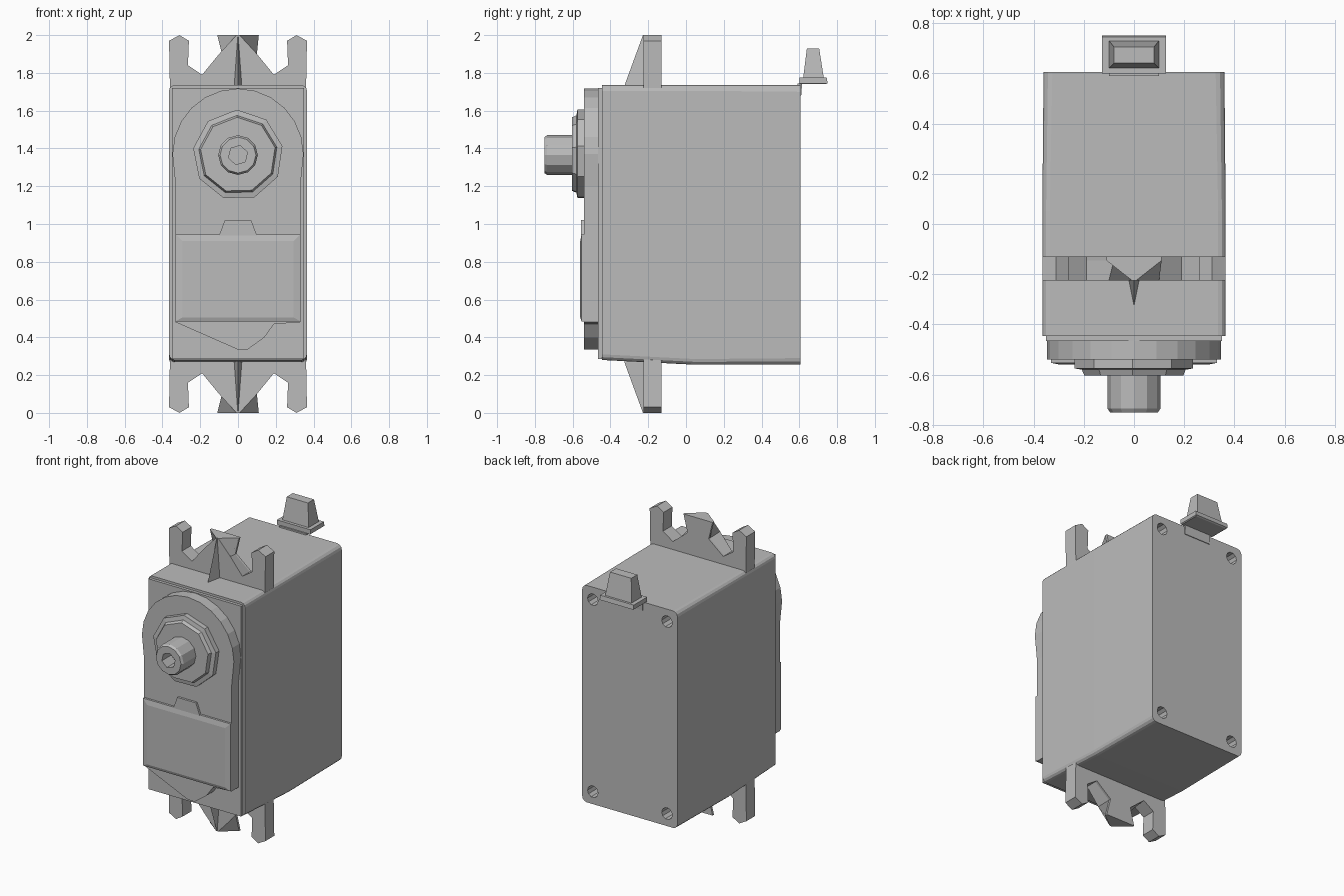
import bpy, bmesh, math

cube = bpy.data.objects.get("Cube")
if cube:
    bpy.data.objects.remove(cube)

grey = bpy.data.materials.new("mid_grey")
grey.use_nodes = True
colour = (0.5, 0.5, 0.5, 1)
grey.diffuse_color = colour
grey.node_tree.nodes["Principled BSDF"].inputs["Base Color"].default_value = colour


def loft(name, rings):
    """Skin a list of closed rings of 3D points and cap both ends."""
    bm = bmesh.new()
    loops = [[bm.verts.new(p) for p in ring] for ring in rings]
    n = len(loops[0])
    for a, b in zip(loops, loops[1:]):
        for i in range(n):
            j = (i + 1) % n
            bm.faces.new((a[i], a[j], b[j], b[i]))
    bm.faces.new(loops[0][::-1])
    bm.faces.new(loops[-1])
    bmesh.ops.recalc_face_normals(bm, faces=bm.faces)
    mesh = bpy.data.meshes.new(name)
    bm.to_mesh(mesh)
    bm.free()
    mesh.materials.append(grey)
    obj = bpy.data.objects.new(name, mesh)
    bpy.context.collection.objects.link(obj)
    return obj


def at_y(points, y):
    return [(x, y, z) for x, z in points]


def circle(r, n, cx=0, cz=1.365, turn=0.0):
    return [(cx + r * math.cos(turn + math.tau * i / n),
             cz + r * math.sin(turn + math.tau * i / n)) for i in range(n)]


def rect(hx, lo, hi, r=0.0):
    """Rectangle centred on x, with optional rounded corners."""
    if not r:
        return [(-hx, lo), (hx, lo), (hx, hi), (-hx, hi)]
    pts = []
    for k, (sx, z) in enumerate([(1, hi - r), (-1, hi - r), (-1, lo + r), (1, lo + r)]):
        for s in range(4):
            a = math.pi / 2 * (k + s / 3)
            pts.append((sx * (hx - r) + r * math.cos(a), z + r * math.sin(a)))
    return pts


def cut(target, cutter):
    cutter.hide_render = True
    cutter.hide_set(True)
    cutter.display_type = 'WIRE'
    mod = target.modifiers.new(cutter.name, 'BOOLEAN')
    mod.operation = 'DIFFERENCE'
    mod.solver = 'EXACT'
    mod.object = cutter


# Main case, with four screw holes in the back
case = loft("case", [at_y(rect(0.365, 0.28, 1.735, 0.03), -0.445),
                     at_y(rect(0.365, 0.255, 1.735, 0.03), 0.05),
                     at_y(rect(0.36, 0.255, 1.735, 0.035), 0.605)])
for sx in (-1, 1):
    for z in (0.34, 1.65):
        hole = circle(0.04, 10, sx * 0.28, z)
        cut(case, loft("screw_hole_cutter", [at_y(hole, 0.5), at_y(hole, 0.7)]))

# Mounting flanges: the centre tab narrows to a ridge at the front
ear = [(0.36, 1.7), (0.365, 1.97), (0.31, 2.0), (0.26, 1.97), (0.265, 1.84), (0.19, 1.79)]
tab_front = [(0.1, 1.9), (0.008, 2.0)]
tab_back = [(0.08, 1.88), (0.11, 2.0)]


def mirrored(half):
    return half + [(-x, z) for x, z in reversed(half)]


for name, flip in (("top", False), ("bottom", True)):
    def place(points):
        return [(x, 2.0 - z) for x, z in points] if flip else points
    loft(name + "_flange", [at_y(place(mirrored(ear + tab_front)), -0.225),
                            at_y(place(mirrored(ear + tab_back)), -0.145),
                            at_y(place(mirrored(ear + tab_back)), -0.13)])
    # Tapering rib in front of the flange
    loft(name + "_rib", [
        [(x, y, place([(x, z)])[0][1]) for x, y, z in ring] for ring in (
            [(-0.025, -0.2, 1.7), (0.025, -0.2, 1.7), (0.0, -0.33, 1.7)],
            [(-0.025, -0.2, 1.735), (0.025, -0.2, 1.735), (0.0, -0.325, 1.735)],
            [(-0.006, -0.2, 2.0), (0.006, -0.2, 2.0), (0.0, -0.228, 2.0)])])

# Front cover and the raised gear housing with a domed top
loft("front_cover", [at_y(rect(0.35, 0.285, 1.72), -0.465),
                     at_y(rect(0.35, 0.285, 1.72), -0.44)])
dome = [(0.347 * math.cos(math.pi * i / 12), 1.37 + 0.347 * math.sin(math.pi * i / 12))
        for i in range(13)]
housing = dome + [(-0.33, 1.2), (-0.33, 0.48), (0.0, 0.335), (0.05, 0.335),
                  (0.14, 0.4), (0.19, 0.47), (0.33, 0.48), (0.33, 1.2)]
loft("gear_housing", [at_y(housing, -0.54), at_y(housing, -0.46)])

# Label panel with chamfered rim and a small clip above it
loft("front_panel", [at_y(rect(0.295, 0.505, 0.91), -0.56),
                     at_y(rect(0.33, 0.485, 0.945), -0.553),
                     at_y(rect(0.33, 0.48, 0.95), -0.45)])
clip = [(-0.1, 0.94), (0.1, 0.94), (0.07, 1.02), (-0.07, 1.02)]
loft("panel_clip", [at_y(clip, -0.555), at_y(clip, -0.53)])

# Stepped bearing collar
loft("bearing_collar", [at_y(circle(0.2, 9, turn=0.2), -0.603),
                        at_y(circle(0.21, 9, turn=0.2), -0.58),
                        at_y(circle(0.24, 9, turn=0.2), -0.575),
                        at_y(circle(0.24, 9, turn=0.2), -0.53)])

# Output shaft with screw socket
shaft = loft("output_shaft", [at_y(circle(0.095, 12), -0.75),
                              at_y(circle(0.105, 12), -0.735),
                              at_y(circle(0.105, 12), -0.58)])
socket = circle(0.052, 6, turn=0.3)
cut(shaft, loft("shaft_socket_cutter", [at_y(socket, -0.8), at_y(socket, -0.65)]))


def slab(hx, y0, y1, z):
    return [(-hx, y0, z), (hx, y0, z), (hx, y1, z), (-hx, y1, z)]


# Cable grommet at the rear top edge
loft("cable_grommet_base", [slab(0.12, 0.603, 0.74, 1.74), slab(0.127, 0.6, 0.75, 1.745),
                            slab(0.127, 0.6, 0.745, 1.775)])
loft("cable_grommet", [slab(0.1, 0.62, 0.73, 1.77), slab(0.08, 0.64, 0.705, 1.93)])
loft("grommet_neck", [slab(0.1, 0.59, 0.61, 1.68), slab(0.1, 0.59, 0.615, 1.745)])
